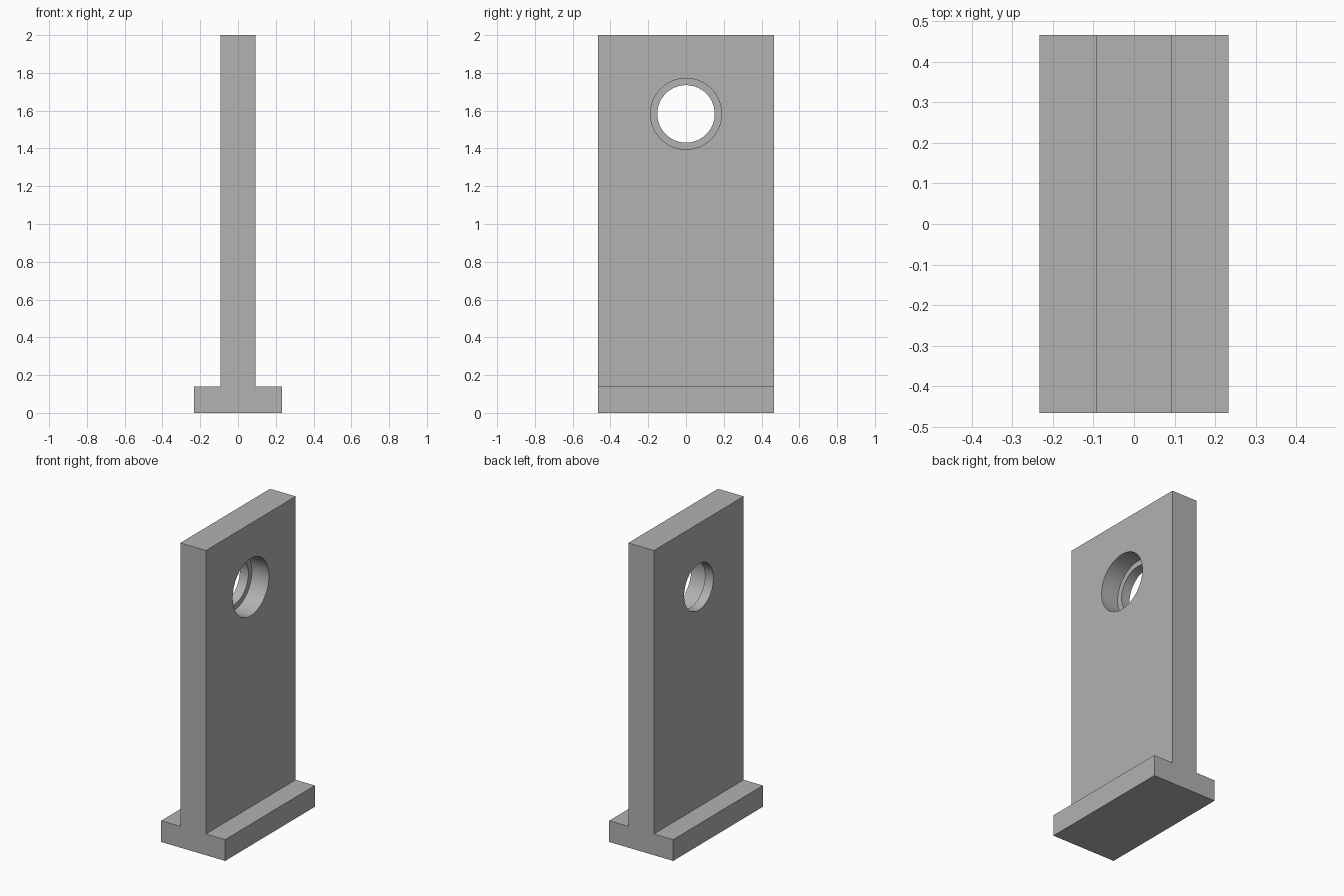
import bpy
import bmesh
from math import pi, radians

cube = bpy.data.objects.get("Cube")
if cube:
    bpy.data.objects.remove(cube, do_unlink=True)

U = 2 / 43                      # design unit: the bracket is 43 units tall
HALF_BASE, HALF_WEB, HALF_DEPTH = 5 * U, 2 * U, 10 * U
BASE_H, HEIGHT = 3 * U, 2.0
HOLE_Z = 1.583
STEP_X = -HALF_WEB + 0.062      # shoulder between the two bores

grey = bpy.data.materials.new("plain grey")
grey.use_nodes = True
colour = (0.445, 0.445, 0.445, 1)
grey.diffuse_color = colour
grey.node_tree.nodes["Principled BSDF"].inputs["Base Color"].default_value = colour

# Upright plate on a wider foot: one inverted T profile, extruded front to back
right_half = [(HALF_BASE, 0), (HALF_BASE, BASE_H), (HALF_WEB, BASE_H), (HALF_WEB, HEIGHT)]
profile = right_half + [(-x, z) for x, z in reversed(right_half)]
bm = bmesh.new()
face = bm.faces.new([bm.verts.new((x, -HALF_DEPTH, z)) for x, z in profile])
extruded = bmesh.ops.extrude_face_region(bm, geom=[face])["geom"]
moved = [v for v in extruded if isinstance(v, bmesh.types.BMVert)]
bmesh.ops.translate(bm, verts=moved, vec=(0, 2 * HALF_DEPTH, 0))
bmesh.ops.recalc_face_normals(bm, faces=bm.faces)
mesh = bpy.data.meshes.new("bracket")
bm.to_mesh(mesh)
bm.free()
mesh.materials.append(grey)
bracket = bpy.data.objects.new("bracket", mesh)
bpy.context.collection.objects.link(bracket)


def bore(name, radius, x0, x1):
    """Cut a round hole along x from x0 to x1."""
    bpy.ops.mesh.primitive_cylinder_add(
        vertices=96, radius=radius, depth=x1 - x0,
        location=((x0 + x1) / 2, 0, HOLE_Z), rotation=(0, pi / 2, 0))
    cutter = bpy.context.object
    cutter.name = name
    cutter.hide_render = True
    cutter.data.materials.append(grey)
    mod = bracket.modifiers.new(name, "BOOLEAN")
    mod.operation = "DIFFERENCE"
    mod.solver = "EXACT"
    mod.object = cutter
    bpy.ops.object.select_all(action="DESELECT")
    bracket.select_set(True)
    bpy.context.view_layer.objects.active = bracket
    bpy.ops.object.modifier_apply(modifier=name)
    bpy.data.objects.remove(cutter, do_unlink=True)


# Through hole, then the wider counterbore from the +x side
bore("through_hole", 0.152, -0.3, 0.3)
bore("counterbore", 0.188, STEP_X, 0.3)

bpy.ops.object.shade_smooth_by_angle(angle=radians(30))
